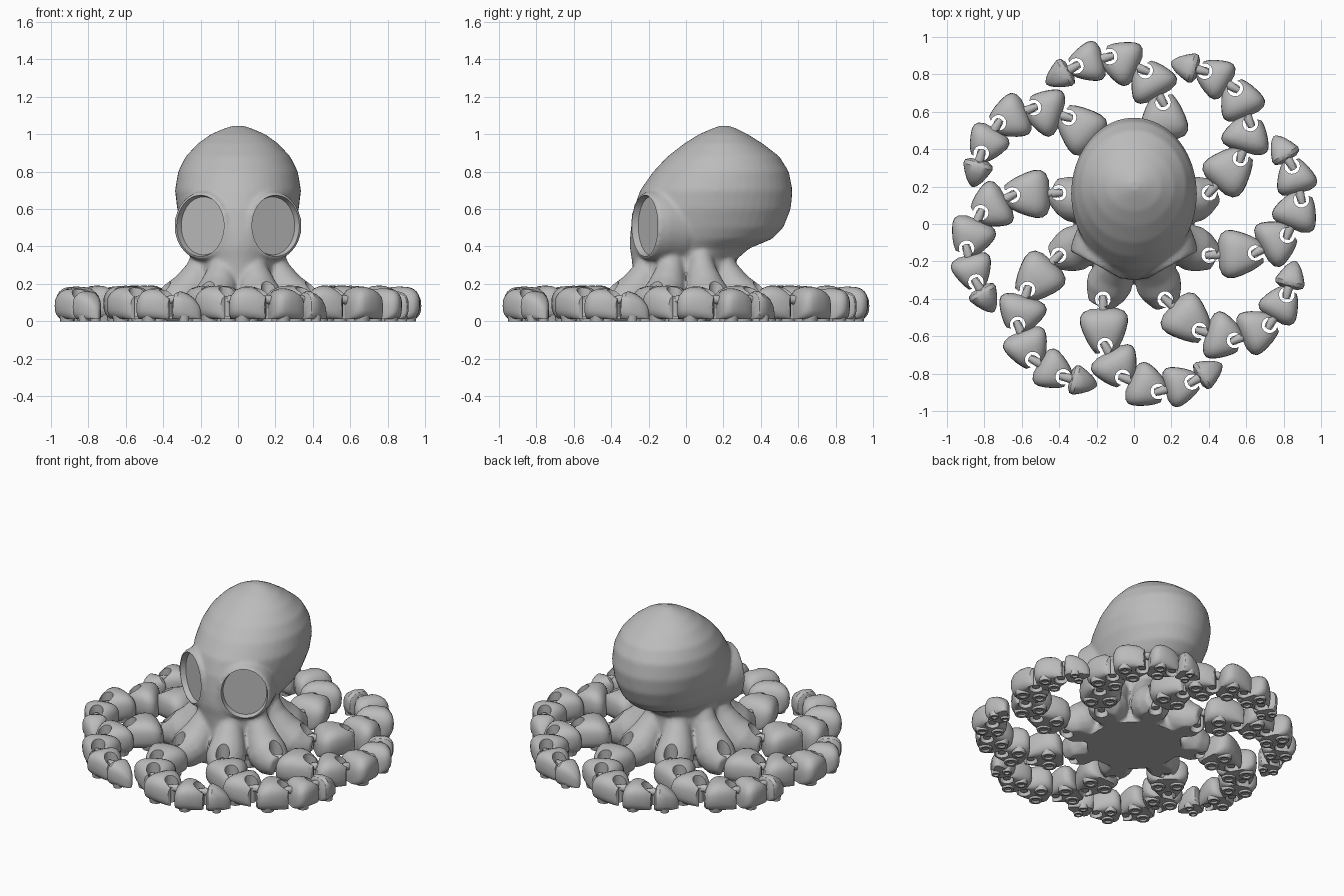
import bpy, bmesh, math
from mathutils import Vector, Matrix

cube = bpy.data.objects.get("Cube")
if cube:
    bpy.data.objects.remove(cube)

grey = bpy.data.materials.new("plain grey")
grey.use_nodes = True
grey.diffuse_color = (0.5, 0.5, 0.5, 1)
grey.node_tree.nodes["Principled BSDF"].inputs["Base Color"].default_value = (0.5, 0.5, 0.5, 1)


def loft(bm, rings):
    """Skin a closed solid through rings of points."""
    loops = [[bm.verts.new(p) for p in ring] for ring in rings]
    n = len(loops[0])
    for a, b in zip(loops, loops[1:]):
        for i in range(n):
            j = (i + 1) % n
            bm.faces.new((a[i], a[j], b[j], b[i]))
    bm.faces.new(loops[0][::-1])
    bm.faces.new(loops[-1])


def oval(centre, u, v, n=32, power=2.0):
    """Superellipse ring spanned by the half axes u and v."""
    def curve(c):
        return math.copysign(abs(c) ** (2 / power), c)
    angles = [math.tau * i / n for i in range(n)]
    return [Vector(centre) + Vector(u) * curve(math.cos(a)) + Vector(v) * curve(math.sin(a))
            for a in angles]


def tube(bm, points, radii, side, n=16):
    """Round tube along points that lie in a plane square to side."""
    rings = []
    for i, p in enumerate(points):
        t = (points[min(i + 1, len(points) - 1)] - points[max(i - 1, 0)]).normalized()
        rings.append(oval(p, side * radii[i], t.cross(side) * radii[i], n))
    loft(bm, rings)


def post(bm, x, y, radius, low, high, n=20):
    loft(bm, [oval((x, y, z), (radius, 0, 0), (0, radius, 0), n) for z in (low, high)])


def finish(bm, name):
    bmesh.ops.recalc_face_normals(bm, faces=bm.faces)
    mesh = bpy.data.meshes.new(name)
    bm.to_mesh(mesh)
    bm.free()
    mesh.materials.append(grey)
    obj = bpy.data.objects.new(name, mesh)
    bpy.context.collection.objects.link(obj)
    return obj


def cut(obj, cutter):
    cutter.hide_render = True
    mod = obj.modifiers.new("cut", 'BOOLEAN')
    mod.operation = 'DIFFERENCE'
    mod.solver = 'EXACT'
    mod.object = cutter


def bake(obj, floor=0.0, cutters=()):
    """Apply the modifiers, flatten the underside and drop the cutters."""
    bpy.context.view_layer.update()
    mesh = bpy.data.meshes.new_from_object(obj.evaluated_get(bpy.context.evaluated_depsgraph_get()))
    obj.modifiers.clear()
    obj.data = mesh
    for v in mesh.vertices:
        v.co.z = max(v.co.z, floor)
    for c in cutters:
        bpy.data.objects.remove(c)


def smooth(obj, degrees=40):
    bpy.ops.object.select_all(action='DESELECT')
    obj.select_set(True)
    bpy.context.view_layer.objects.active = obj
    bpy.ops.object.shade_smooth_by_angle(angle=math.radians(degrees))


UP = Vector((0, 0, 1))
ARM_ANGLES = [math.radians(-112.5 + 45 * k) for k in range(8)]

# Body: head slices (height, front y, back y, half width)
slices = [(-0.03, -0.29, 0.29, 0.29), (0.12, -0.29, 0.29, 0.27), (0.22, -0.28, 0.27, 0.23),
          (0.33, -0.29, 0.27, 0.22), (0.39, -0.3, 0.34, 0.24), (0.44, -0.3, 0.46, 0.27),
          (0.5, -0.295, 0.52, 0.295), (0.6, -0.28, 0.56, 0.325), (0.7, -0.245, 0.57, 0.337),
          (0.8, -0.175, 0.55, 0.32), (0.88, -0.1, 0.5, 0.28), (0.95, -0.01, 0.41, 0.215),
          (1.0, 0.07, 0.33, 0.145), (1.03, 0.14, 0.27, 0.075), (1.045, 0.18, 0.23, 0.03)]
bm = bmesh.new()
loft(bm, [oval((0, (f + b) / 2, z), (w, 0, 0), (0, (b - f) / 2, 0), 48) for z, f, b, w in slices])

# Arm roots flaring out of the neck
for a in ARM_ANGLES:
    out, side = Vector((math.cos(a), math.sin(a), 0)), Vector((-math.sin(a), math.cos(a), 0))
    path = [(0.19, 0.4), (0.22, 0.28), (0.27, 0.18), (0.34, 0.1), (0.4, 0.08), (0.47, 0.07)]
    tube(bm, [out * r + UP * z for r, z in path], [0.05, 0.075, 0.105, 0.125, 0.11, 0.07], side)

# Raised eye rims, and the cutter for sockets and joint holes
hole_bm = bmesh.new()
for s in (-1, 1):
    centre, normal = Vector((s * 0.185, -0.19, 0.51)), Vector((s * 0.48, -0.877, 0))
    side = normal.cross(UP)
    loft(bm, [oval(centre + normal * d, side * r, UP * (r + 0.015), 40)
              for d, r in ((-0.14, 0.19), (-0.02, 0.175), (0.035, 0.16))])
    loft(hole_bm, [oval(centre + normal * d, side * r, UP * (r + 0.02), 48)
                   for d, r in ((0, 0.135), (0.03, 0.143), (0.12, 0.165))])
for a in ARM_ANGLES:
    post(hole_bm, 0.435 * math.cos(a), 0.435 * math.sin(a), 0.042, -0.1, 0.3)

body = finish(bm, "body")
remesh = body.modifiers.new("blend", 'REMESH')
remesh.mode = 'VOXEL'
remesh.voxel_size = 0.012
relax = body.modifiers.new("relax", 'SMOOTH')
relax.factor = 0.5
relax.iterations = 7
bake(body)
holes = finish(hole_bm, "socket_cutter")
cut(body, holes)
bake(body, 0.0, [holes])
smooth(body)

# Jointed arm: pivots from root to tip, then half width and height of each segment
pivots = [Vector(p) for p in ((-0.166, -0.402), (-0.155, -0.65), (-0.06, -0.82),
                              (0.13, -0.895), (0.31, -0.845), (0.47, -0.75))]
sizes = [(0.128, 0.19), (0.128, 0.19), (0.12, 0.185), (0.108, 0.175), (0.08, 0.16)]
shape = [(0.2, 0.55, 0.62), (0.27, 0.86, 0.82), (0.38, 1.0, 0.94), (0.52, 1.0, 1.0),
         (0.7, 0.9, 1.0), (0.9, 0.74, 0.94), (1.05, 0.58, 0.86), (1.16, 0.42, 0.74)]
tip_shape = [(0.2, 0.6, 0.7), (0.28, 0.95, 0.95), (0.4, 1.0, 1.0), (0.6, 0.8, 0.92),
             (0.8, 0.55, 0.75), (0.93, 0.3, 0.55), (1.0, 0.08, 0.35)]

for i, (width, height) in enumerate(sizes):
    start, end = pivots[i], pivots[i + 1]
    length = (end - start).length
    last = i == len(sizes) - 1

    # Shield-shaped shell
    bm = bmesh.new()
    rings = []
    for s, w, h in (tip_shape if last else shape):
        top = height * h
        rings.append(oval((s * length, 0, top / 2), (0, width * w, 0), (0, 0, top / 2), 28, 2.7))
    loft(bm, rings)
    segment = finish(bm, "arm_segment")
    bevel = segment.modifiers.new("soft ends", 'BEVEL')
    bevel.width = 0.012
    bevel.segments = 2
    bevel.angle_limit = math.radians(50)

    # Open joint socket at the far end
    if not last:
        bm = bmesh.new()
        post(bm, length, 0, 0.042, -0.1, 0.3)
        socket = finish(bm, "socket_cutter")
        bm = bmesh.new()
        bmesh.ops.create_cube(bm, size=1, matrix=Matrix.LocRotScale(
            (length + 0.1, 0, 0.1), None, (0.2, 0.056, 0.5)))
        slot = finish(bm, "slot_cutter")
        cut(segment, socket)
        cut(segment, slot)
        bake(segment, 0.012, [socket, slot])
    else:
        bake(segment, 0.012)

    # Hinge bar and pin, and a pair of suckers underneath
    bm = bmesh.new()
    bm.from_mesh(segment.data)
    post(bm, 0, 0, 0.024, 0.025, 0.125, 14)
    tube(bm, [Vector((x, 0, z)) for x, z in ((-0.018, 0.11), (0.03, 0.118), (length * 0.4, 0.1))],
         [0.02, 0.024, 0.026], Vector((0, 1, 0)), 12)
    for side in (-1, 1):
        scale = width / 0.128
        loft(bm, [oval((length * 0.55, side * width * 0.45, z), (r * scale, 0, 0), (0, r * scale, 0), 18)
                  for r, z in ((0.048, 0.03), (0.042, 0), (0.027, 0), (0.02, 0.01))])
    bmesh.ops.recalc_face_normals(bm, faces=bm.faces)
    bm.to_mesh(segment.data)
    bm.free()
    smooth(segment)

    # Eight copies around the body
    heading = math.atan2(end.y - start.y, end.x - start.x)
    place = Matrix.Translation((start.x, start.y, 0)) @ Matrix.Rotation(heading, 4, 'Z')
    for k in range(8):
        piece = segment if k == 0 else segment.copy()
        if k:
            bpy.context.collection.objects.link(piece)
        piece.name = f"arm_{k + 1}_segment_{i + 1}"
        piece.matrix_world = Matrix.Rotation(math.radians(45 * k), 4, 'Z') @ place
